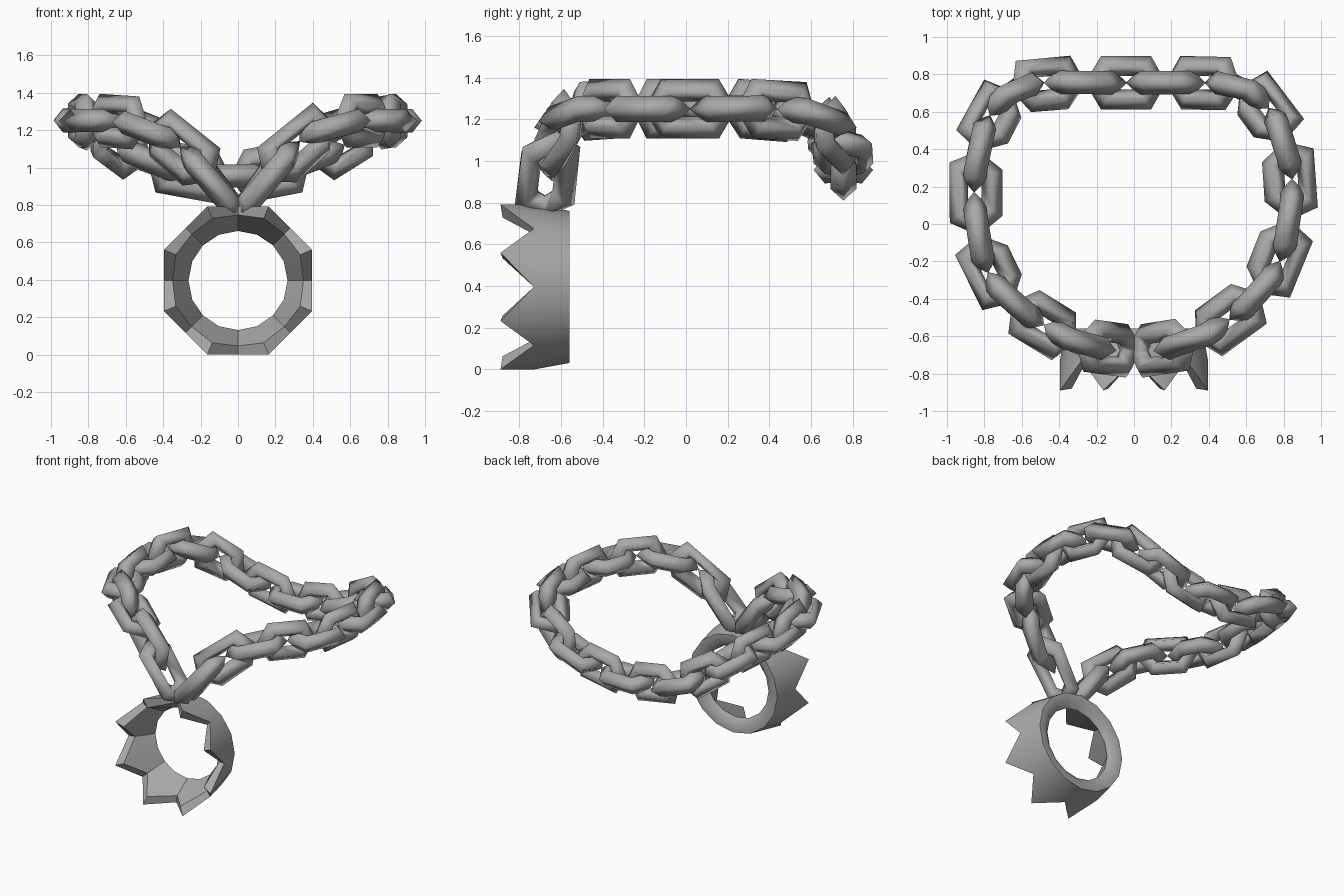
import bpy, bmesh, math
from mathutils import Vector

cube = bpy.data.objects.get("Cube")
if cube:
    bpy.data.objects.remove(cube, do_unlink=True)

metal = bpy.data.materials.new("grey_metal")
metal.use_nodes = True
GREY = (0.4, 0.4, 0.4, 1)
metal.diffuse_color = GREY
metal.node_tree.nodes["Principled BSDF"].inputs["Base Color"].default_value = GREY


def add_mesh(name, rings, angle):
    """Skin a closed loop of equal closed rings of points."""
    bm = bmesh.new()
    loops = [[bm.verts.new(p) for p in ring] for ring in rings]
    n = len(loops[0])
    for a, b in zip(loops, loops[1:] + loops[:1]):
        for j in range(n):
            k = (j + 1) % n
            bm.faces.new((a[j], b[j], b[k], a[k]))
    bmesh.ops.recalc_face_normals(bm, faces=bm.faces)
    mesh = bpy.data.meshes.new(name)
    bm.to_mesh(mesh)
    bm.free()
    mesh.materials.append(metal)
    obj = bpy.data.objects.new(name, mesh)
    bpy.context.collection.objects.link(obj)
    bpy.ops.object.select_all(action='DESELECT')
    obj.select_set(True)
    bpy.context.view_layer.objects.active = obj
    bpy.ops.object.shade_smooth_by_angle(angle=math.radians(angle))


# Chain path: one point per link centre, starting and ending at the pendant
HANG = (0, -0.68, 0.73)
path = [Vector(p) for p in (
    HANG,
    (0.14, -0.67, 0.93), (0.33, -0.62, 1.14), (0.51, -0.51, 1.24),
    (0.67, -0.37, 1.25), (0.78, -0.2, 1.25), (0.83, 0.02, 1.25),
    (0.845, 0.24, 1.25), (0.8, 0.44, 1.25), (0.72, 0.62, 1.22),
    (0.57, 0.735, 1.12), (0.38, 0.755, 1.03), (0.17, 0.755, 0.97),
    (-0.04, 0.755, 0.95),
    (-0.26, 0.755, 0.97), (-0.48, 0.755, 1.03), (-0.65, 0.71, 1.12),
    (-0.77, 0.58, 1.21), (-0.83, 0.39, 1.25), (-0.855, 0.17, 1.25),
    (-0.83, -0.06, 1.25), (-0.78, -0.26, 1.25), (-0.65, -0.42, 1.25),
    (-0.48, -0.54, 1.22), (-0.31, -0.63, 1.11), (-0.13, -0.67, 0.93),
    HANG)]


def on_path(t):
    """Smooth point on the chain path at link number t."""
    last = len(path) - 1
    k = min(max(math.floor(t), 0), last - 1)
    u = t - k
    a, b, c, d = (path[min(max(k + o, 0), last)] for o in (-1, 0, 1, 2))
    return b + u / 2 * (c - a + u * (2 * a - 5 * b + 4 * c - d
                                     + u * (3 * (b - c) + d - a)))


# Chain links: six-cornered rings of four-sided rod, bent along the path
RING, TUBE, STRETCH, CORNERS, ROD_SIDES, PITCH = 0.103, 0.062, 0.05, 6, 4, 0.213


def add_link(number):
    upright = number % 2 == 0
    rings = []
    for i in range(CORNERS):
        a = math.tau * i / CORNERS
        ring = []
        for j in range(ROD_SIDES):
            b = math.tau * j / ROD_SIDES
            r = RING + TUBE * math.cos(b)
            x = r * math.cos(a) + math.copysign(STRETCH, math.cos(a))
            wide, thick = r * math.sin(a), TUBE * math.sin(b)
            t = number + x / PITCH
            along = (on_path(t + 0.05) - on_path(t - 0.05)).normalized()
            side = Vector((0, 0, 1)).cross(along).normalized()
            up = along.cross(side)
            y, z = (up, side) if upright else (side, up)
            ring.append(on_path(t) + y * wide + z * thick)
        rings.append(ring)
    add_mesh(f"{'upright' if upright else 'flat'}_link_{number}", rings, 180)


for number in range(1, len(path) - 1):
    add_link(number)

# Crown pendant: eight points facing forward, round band at the back
COLUMNS = 16
columns = []
for i in range(COLUMNS):
    a = math.tau * i / COLUMNS
    tip = i % 2 == 1
    outer, inner, front = (0.428, 0.36, -0.89) if tip else (0.396, 0.35, -0.73)
    profile = [(outer, front), (0.365, -0.56), (0.31, -0.56),
               (0.265, -0.6), (inner, front + 0.01)]
    columns.append([Vector((r * math.cos(a), y, 0.396 + r * math.sin(a)))
                    for r, y in profile])
add_mesh("crown_pendant", columns, 46)
